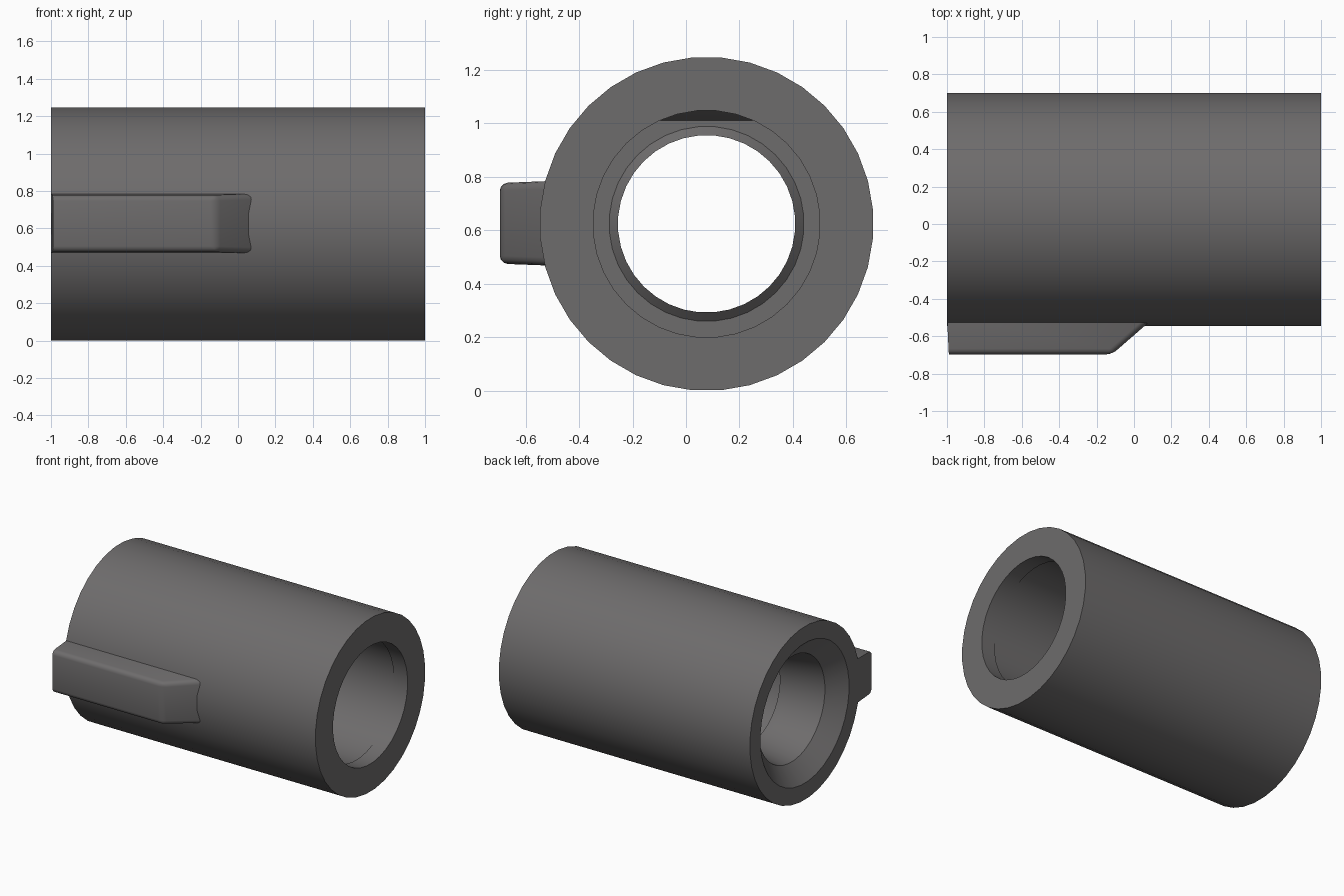
import bpy, bmesh, math

if "Cube" in bpy.data.objects:
    bpy.data.objects.remove(bpy.data.objects["Cube"])

CY, CZ, N = 0.077, 0.624, 36

# dark grey plastic
dark = bpy.data.materials.new("dark_grey")
dark.diffuse_color = (0.155, 0.149, 0.150, 1)
dark.use_nodes = True
dark.node_tree.nodes["Principled BSDF"].inputs["Base Color"].default_value = dark.diffuse_color


def finish(name, bm):
    bmesh.ops.recalc_face_normals(bm, faces=bm.faces)
    me = bpy.data.meshes.new(name)
    bm.to_mesh(me)
    bm.free()
    me.materials.append(dark)
    ob = bpy.data.objects.new(name, me)
    bpy.context.collection.objects.link(ob)
    bpy.ops.object.select_all(action='DESELECT')
    ob.select_set(True)
    bpy.context.view_layer.objects.active = ob
    bpy.ops.object.shade_smooth_by_angle(angle=math.radians(30))
    return ob


def bridge(bm, rings):
    """Join each ring of vertices to the next with quads."""
    for a, b in rings:
        for i in range(len(a)):
            j = (i + 1) % len(a)
            bm.faces.new((a[i], a[j], b[j], b[i]))


def lathe(name, profile):
    """Spin a closed (x, radius) profile around the sleeve axis."""
    bm = bmesh.new()
    rings = []
    for x, r in profile:
        angles = [2 * math.pi * (i + 0.5) / N for i in range(N)]
        rings.append([bm.verts.new((x, CY + r * math.sin(a), CZ + r * math.cos(a)))
                      for a in angles])
    bridge(bm, zip(rings, rings[1:] + rings[:1]))
    return finish(name, bm)


# sleeve: outer tube, lead-in cone on the left, narrow throat with a
# chamfered lip, wide bore with a shallow undercut on the right
lathe("sleeve", [
    (-1, 0.625), (1, 0.625), (1, 0.425), (0.89, 0.425), (0.89, 0.432),
    (-0.6, 0.432), (-0.6, 0.365), (-0.57, 0.332), (-0.62, 0.332),
    (-0.895, 0.38), (-1, 0.505)])

# small ramp along the top of the bore, against the inner shoulder
bm = bmesh.new()
section = [(-0.62, 1.01), (-0.6, 1.01), (-0.48, 1.06), (-0.62, 1.06)]
ends = [[bm.verts.new((x, CY + s * 0.18, z)) for x, z in section] for s in (-1, 1)]
for e in ends:
    bm.faces.new(e)
bridge(bm, [ends])
finish("bore_ramp", bm)

# locating key on the front, ramped at its inner end, tapered and rounded
side = [(-1.0, -0.49), (-0.99, -0.697), (-0.118, -0.697), (0.12, -0.49)]
half = [0.159, 0.151, 0.151, 0.159]
bm = bmesh.new()
low, top = [[bm.verts.new((x, y, 0.626 + s * h)) for (x, y), h in zip(side, half)]
            for s in (-1, 1)]
bm.faces.new(low)
bm.faces.new(top)
bridge(bm, [(low, top)])
round_edges = [bm.edges.get((s[i], s[i + 1])) for s in (low, top) for i in (1, 2)]
round_edges.append(bm.edges.get((low[2], top[2])))
bmesh.ops.bevel(bm, geom=round_edges, offset=0.03, segments=3, profile=0.5,
                affect='EDGES')
finish("locating_key", bm)
